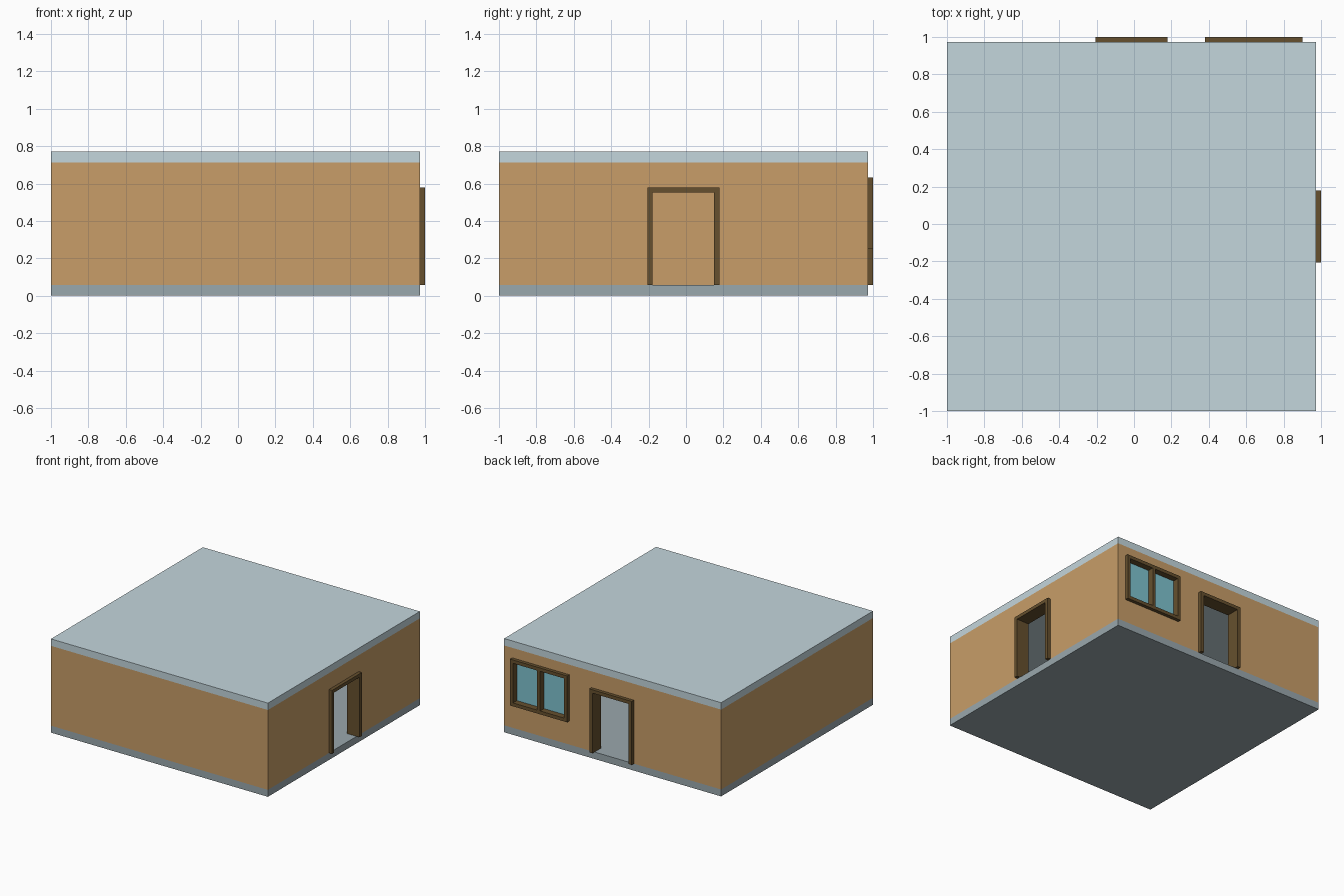
import bpy, bmesh
from mathutils import Vector

if "Cube" in bpy.data.objects:
    bpy.data.objects.remove(bpy.data.objects["Cube"])

LO, HI = -1.0, 0.972            # room footprint in x and y
T = 0.057                       # slab and wall thickness
F = 0.028                       # frame bar width and protrusion
FLOOR, CEIL, TOP = T, 0.713, 0.77
OUT, IN = HI + F, HI - T - F    # frame depth range through the wall


def material(name, hex_rgb):
    m = bpy.data.materials.new(name)
    srgb = [int(hex_rgb[i:i + 2], 16) / 255 for i in (0, 2, 4)]
    m.diffuse_color = [((c + 0.055) / 1.055) ** 2.4 for c in srgb] + [1]
    m.use_nodes = True
    m.node_tree.nodes["Principled BSDF"].inputs["Base Color"].default_value = m.diffuse_color
    return m


def boxes(name, parts, mat=None):
    """One object made of boxes given by their (low, high) corners."""
    bm = bmesh.new()
    for lo, hi in parts:
        lo, hi = Vector(lo), Vector(hi)
        verts = bmesh.ops.create_cube(bm, size=1)["verts"]
        bmesh.ops.scale(bm, vec=hi - lo, verts=verts)
        bmesh.ops.translate(bm, vec=(lo + hi) / 2, verts=verts)
    mesh = bpy.data.meshes.new(name)
    bm.to_mesh(mesh)
    bm.free()
    obj = bpy.data.objects.new(name, mesh)
    bpy.context.collection.objects.link(obj)
    if mat:
        mesh.materials.append(mat)
    return obj


def cut(obj, name, lo, hi):
    cutter = boxes(name, [(lo, hi)])
    cutter.hide_render = True
    cutter.hide_set(True)
    mod = obj.modifiers.new(name, "BOOLEAN")
    mod.operation, mod.solver, mod.object = "DIFFERENCE", "EXACT", cutter


def on_wall(side, u0, u1, z0, z1, d0=IN, d1=OUT):
    """Box on the back or right wall: u runs along it, d through it."""
    if side == "back":
        return (u0, d0, z0), (u1, d1, z1)
    return (d0, u0, z0), (d1, u1, z1)


wall_mat = material("plaster", "C89E68")
roof_mat = material("ceiling_paint", "C4D6DC")
floor_mat = material("floor_stone", "9AA8AD")
wood_mat = material("dark_wood", "66502E")
glass_mat = material("glass", "7FC3D0")

# Slabs
boxes("floor", [((LO, LO, 0), (HI, HI, FLOOR))], floor_mat)
boxes("ceiling", [((LO, LO, CEIL), (HI, HI, TOP))], roof_mat)

# Hollow walls
walls = boxes("walls", [((LO, LO, FLOOR), (HI, HI, CEIL))], wall_mat)
cut(walls, "room_cutter", (LO + T, LO + T, -0.1), (HI - T, HI - T, 0.9))

# Doorways in the back and right walls
D0, D1, DZ = -0.207, 0.179, 0.579
for side in ("back", "right"):
    cut(walls, side + "_door_cutter",
        *on_wall(side, D0 + F / 2, D1 - F / 2, FLOOR - 0.1, DZ - F / 2, IN - 0.02, OUT + 0.02))
    boxes(side + "_door_frame", [
        on_wall(side, D0, D0 + F, FLOOR, DZ - F),
        on_wall(side, D1 - F, D1, FLOOR, DZ - F),
        on_wall(side, D0, D1, DZ - F, DZ)], wood_mat)

# Two-pane window in the back wall
W0, W1, Z0, Z1 = 0.38, 0.90, 0.25, 0.631
MID, M = (W0 + W1) / 2, F / 2
cut(walls, "window_cutter",
    *on_wall("back", W0 + M, W1 - M, Z0 + M, Z1 - M, IN - 0.02, OUT + 0.02))
boxes("window_frame", [
    on_wall("back", W0, W0 + F, Z0 + F, Z1 - F),
    on_wall("back", W1 - F, W1, Z0 + F, Z1 - F),
    on_wall("back", MID - M, MID + M, Z0 + F, Z1 - F),
    on_wall("back", W0, W1, Z0, Z0 + F),
    on_wall("back", W0, W1, Z1 - F, Z1)], wood_mat)
G = (IN + OUT) / 2
boxes("window_panes", [
    on_wall("back", a, b, Z0 + F, Z1 - F, G - 0.006, G + 0.006)
    for a, b in ((W0 + F, MID - M), (MID + M, W1 - F))], glass_mat)
